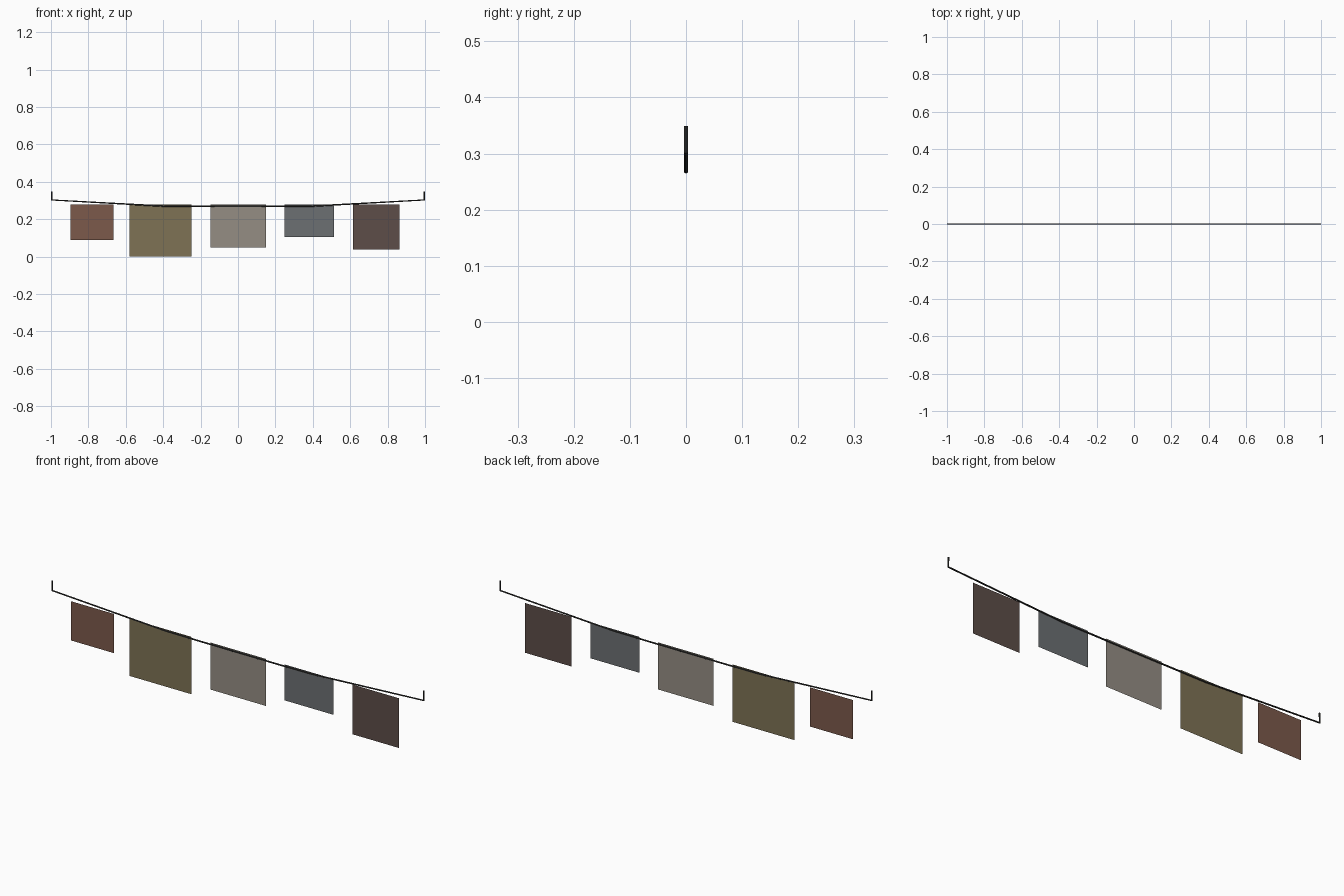
import bpy
import bmesh

if "Cube" in bpy.data.objects:
    bpy.data.objects.remove(bpy.data.objects["Cube"])


def material(name, rgb):
    mat = bpy.data.materials.new(name)
    mat.diffuse_color = (*rgb, 1)
    mat.use_nodes = True
    mat.node_tree.nodes["Principled BSDF"].inputs["Base Color"].default_value = mat.diffuse_color
    return mat


def rope(name, points, radius, mat):
    curve = bpy.data.curves.new(name, 'CURVE')
    curve.dimensions = '3D'
    curve.bevel_depth = radius
    curve.bevel_resolution = 1
    curve.use_fill_caps = True
    spline = curve.splines.new('POLY')
    spline.points.add(len(points) - 1)
    spline.use_smooth = False
    for p, (x, z) in zip(spline.points, points):
        p.co = (x, 0, z, 1)
    obj = bpy.data.objects.new(name, curve)
    bpy.context.collection.objects.link(obj)
    curve.materials.append(mat)
    bpy.ops.object.select_all(action='DESELECT')
    bpy.context.view_layer.objects.active = obj
    obj.select_set(True)
    bpy.ops.object.convert(target='MESH')


def cloth(name, x0, x1, bottom, rgb, top=0.278):
    mesh = bpy.data.meshes.new(name)
    bm = bmesh.new()
    corners = [(x0, bottom), (x1, bottom), (x1, top), (x0, top)]
    bm.faces.new([bm.verts.new((x, 0, z)) for x, z in corners])
    bm.to_mesh(mesh)
    bm.free()
    mesh.materials.append(material(name + "_fabric", rgb))
    bpy.context.collection.objects.link(bpy.data.objects.new(name, mesh))


# Sagging line with upturned ends, mirrored about the centre
half = [(0.996, 0.349), (0.996, 0.303), (0.385, 0.2695)]
path = [(-x, z) for x, z in half] + [(0, 0.2685)] + half[::-1]
rope("clothesline", path, 0.0042, material("dark_cord", (0.03, 0.03, 0.028)))

# Hanging cloths: left, right, bottom, colour
for name, x0, x1, bottom, rgb in [
    ("red_cloth", -0.896, -0.666, 0.088, (0.20, 0.10, 0.07)),
    ("olive_cloth", -0.581, -0.249, 0.0, (0.21, 0.17, 0.09)),
    ("pale_cloth", -0.148, 0.149, 0.05, (0.30, 0.27, 0.23)),
    ("blue_grey_cloth", 0.248, 0.513, 0.104, (0.15, 0.16, 0.17)),
    ("brown_cloth", 0.614, 0.863, 0.037, (0.11, 0.075, 0.065)),
]:
    cloth(name, x0, x1, bottom, rgb)
